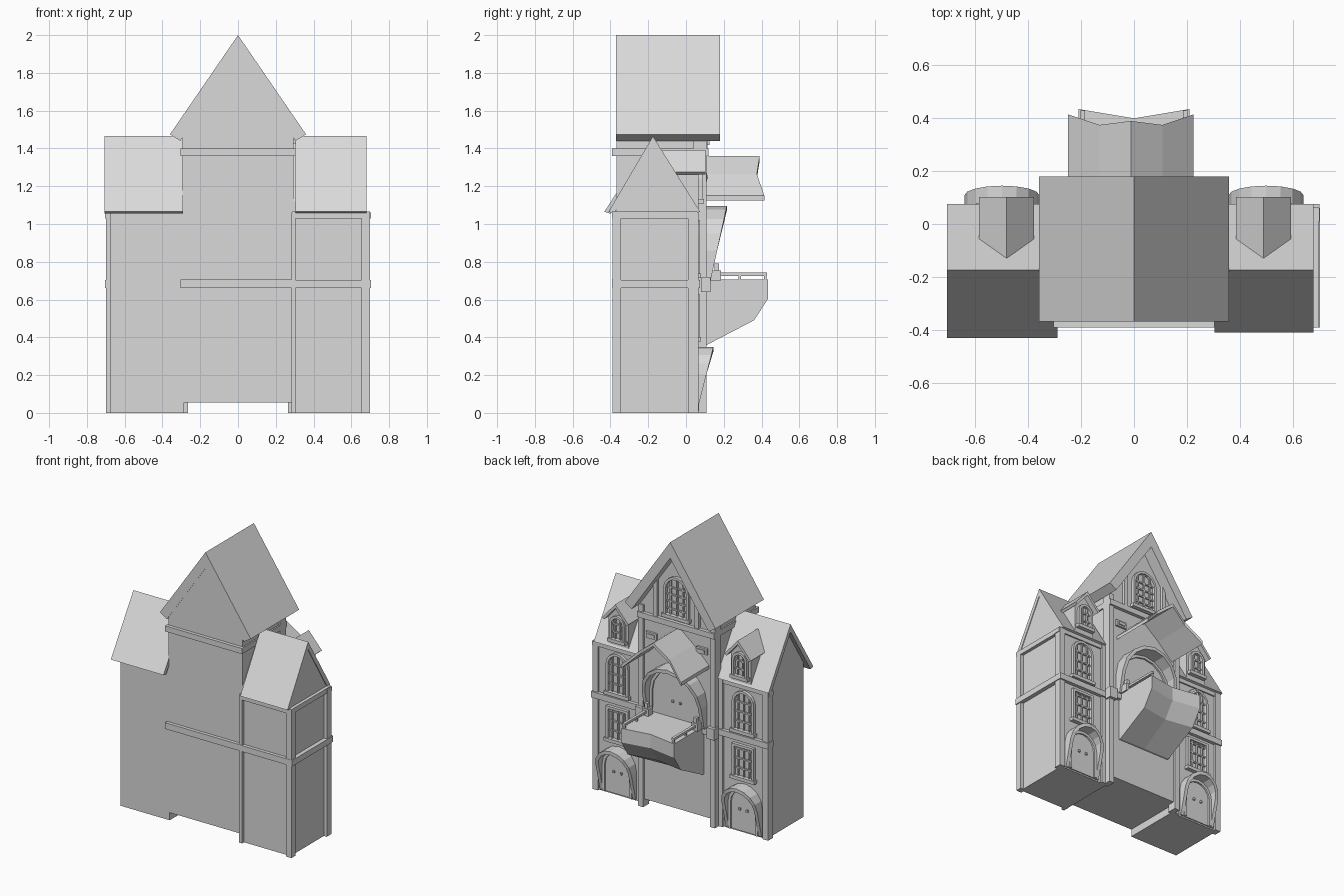
import bpy, bmesh, math

cube = bpy.data.objects.get("Cube")
if cube:
    bpy.data.objects.remove(cube, do_unlink=True)

stone = bpy.data.materials.new("plain_grey")
stone.use_nodes = True
stone.diffuse_color = (0.7, 0.7, 0.7, 1)
stone.node_tree.nodes["Principled BSDF"].inputs["Base Color"].default_value = (0.7, 0.7, 0.7, 1)


def finish(name, bm):
    bmesh.ops.recalc_face_normals(bm, faces=bm.faces)
    mesh = bpy.data.meshes.new(name)
    bm.to_mesh(mesh)
    bm.free()
    mesh.materials.append(stone)
    ob = bpy.data.objects.new(name, mesh)
    bpy.context.collection.objects.link(ob)
    return ob


def prism(name, pts, axis, a, b):
    """Extrude a 2D profile: axis x uses (y, z) points, axis y uses (x, z)."""
    bm = bmesh.new()
    place = (lambda p, t: (t, p[0], p[1])) if axis == "x" else (lambda p, t: (p[0], t, p[1]))
    lo = [bm.verts.new(place(p, a)) for p in pts]
    hi = [bm.verts.new(place(p, b)) for p in pts]
    bm.faces.new(lo)
    bm.faces.new(hi)
    for i in range(len(pts)):
        j = (i + 1) % len(pts)
        bm.faces.new((lo[i], lo[j], hi[j], hi[i]))
    return finish(name, bm)


def box(name, x0, x1, y0, y1, z0, z1):
    return prism(name, [(x0, z0), (x1, z0), (x1, z1), (x0, z1)], "y", y0, y1)


def arch_points(cx, w, z0, spring, rise, n=8):
    arc = [(cx + w * math.cos(math.pi * i / n), spring + rise * math.sin(math.pi * i / n))
           for i in range(n + 1)]
    return [(cx + w, z0)] + arc + [(cx - w, z0)]


def arch_ring(name, cx, w, z0, spring, rise, t, back, front):
    """Arched band of thickness t; front(z) gives its outer depth."""
    bm = bmesh.new()
    outer = arch_points(cx, w, z0, spring, rise)
    inner = arch_points(cx, w - t, z0, spring, rise - t)
    rows = []
    for (xo, zo), (xi, zi) in zip(outer, inner):
        f = front(zo)
        rows.append([bm.verts.new(c) for c in
                     ((xo, back, zo), (xo, f, zo), (xi, f, zi), (xi, back, zi))])
    for r, s in zip(rows, rows[1:]):
        for k in range(4):
            m = (k + 1) % 4
            bm.faces.new((r[k], r[m], s[m], s[k]))
    bm.faces.new(rows[0])
    bm.faces.new(rows[-1])
    return finish(name, bm)


def window(name, cx, w, z0, z1, y, arched=True, cols=3, rows=3):
    rise = w if arched else 0
    spring = z1 - rise
    if arched:
        arch_ring(name + "_frame", cx, w, z0, spring, rise, 0.018, y - 0.01, lambda z: y + 0.022)
    else:
        for s in (-1, 1):
            c = cx + s * (w - 0.009)
            box(name + "_jamb", c - 0.009, c + 0.009, y - 0.01, y + 0.022, z0, z1)
        box(name + "_head", cx - w, cx + w, y - 0.01, y + 0.022, z1 - 0.018, z1)
    box(name + "_sill", cx - w - 0.01, cx + w + 0.01, y - 0.01, y + 0.03, z0 - 0.012, z0 + 0.012)
    for i in range(1, cols + 1):
        u = -1 + 2 * i / (cols + 1)
        x = cx + u * w
        top = spring + (rise * math.sqrt(1 - u * u) if arched else 0) - 0.008
        box(name + "_mullion", x - 0.005, x + 0.005, y - 0.01, y + 0.012, z0, top)
    for i in range(1, rows + 1):
        z = z0 + (spring + rise * 0.4 - z0) * i / (rows + 0.5)
        box(name + "_bar", cx - w * 0.88, cx + w * 0.88, y - 0.01, y + 0.011, z - 0.005, z + 0.005)


def door(name, cx, w, z0, spring, rise, y, hood):
    arch_ring(name + "_hood", cx, w, z0, spring, rise, 0.025, y - 0.02, hood)
    arch_ring(name + "_frame", cx, w - 0.024, z0, spring, rise - 0.024, 0.02, y - 0.02,
              lambda z: y + 0.02)
    prism(name + "_leaf", arch_points(cx, w - 0.04, z0, spring, rise - 0.04), "y", y - 0.02, y + 0.008)
    for s in (-1, 1):
        x = cx + s * 0.03
        box(name + "_knob", x - 0.007, x + 0.007, y, y + 0.02, spring - 0.045, spring - 0.03)


# Central block with gable
FRONT = 0.095
prism("central_wall", [(-0.295, 0.055), (0.295, 0.055), (0.295, 1.5), (0, 1.93), (-0.295, 1.5)],
      "y", -0.368, FRONT)
prism("main_roof", [(-0.36, 1.475), (0, 2), (0.36, 1.475), (0.305, 1.44), (0, 1.885), (-0.305, 1.44)],
      "y", -0.37, 0.18)
box("upper_band", -0.305, 0.305, -0.392, 0.12, 1.36, 1.4)
box("middle_band", -0.305, 0.305, -0.392, 0.12, 0.66, 0.705)
for s in (-1, 1):
    x = s * 0.285
    box("central_corner_post", x - 0.02, x + 0.02, 0.04, 0.108, 0, 1.45)
    x = s * 0.165
    box("gable_post", x - 0.015, x + 0.015, 0.08, 0.115, 1.4, 1.68)
    x = s * 0.2
    box("vent_frame", x - 0.042, x + 0.042, 0.08, 0.11, 1.225, 1.27)
    box("vent_lid", x - 0.026, x + 0.026, 0.08, 0.117, 1.237, 1.258)
    box("band_bracket", s * 0.285 - 0.03, s * 0.285 + 0.03, 0.08, 0.13, 0.64, 0.72)
window("gable_window", 0, 0.1, 1.43, 1.72, FRONT, rows=4)

# Balcony: profile bent inward at its centre line
bm = bmesh.new()
profile = [(0.08, 0.36), (0.11, 0.36), (0.36, 0.49), (0.435, 0.605), (0.435, 0.705), (0.08, 0.705)]
sections = []
for x in (-0.21, 0, 0.21):
    dent = 0.035 if x == 0 else 0
    sections.append([bm.verts.new((x, y - (dent if y > 0.2 else 0), z)) for y, z in profile])
for a, b in zip(sections, sections[1:]):
    for i in range(len(profile)):
        j = (i + 1) % len(profile)
        bm.faces.new((a[i], a[j], b[j], b[i]))
bm.faces.new(sections[0])
bm.faces.new(sections[-1])
finish("balcony", bm)
for s in (-1, 1):
    x = s * 0.195
    box("balcony_rail", x - 0.01, x + 0.01, 0.15, 0.43, 0.726, 0.742)
    for y in (0.285, 0.42):
        box("rail_post", x - 0.008, x + 0.008, y - 0.006, y + 0.006, 0.7, 0.73)
    box("newel_base", x - 0.025, x + 0.025, 0.13, 0.185, 0.7, 0.755)
    box("newel_top", x - 0.013, x + 0.013, 0.15, 0.176, 0.75, 0.79)
door("balcony_door", 0, 0.235, 0.7, 0.86, 0.235, FRONT, lambda z: 0.13 + 0.085 * (z - 0.7) / 0.39)

# Canopy with a curved front edge
bm = bmesh.new()
edge = [(-0.25, 0.415, 1.15), (-0.13, 0.375, 1.265), (-0.012, 0.39, 1.36),
        (0.108, 0.375, 1.265), (0.226, 0.415, 1.15)]
rows = []
for x, y, z in edge:
    rows.append([bm.verts.new(c) for c in
                 ((x, 0.08, z), (x, y, z), (x, y, z - 0.025), (x, 0.08, z - 0.025))])
for r, q in zip(rows, rows[1:]):
    for k in range(4):
        m = (k + 1) % 4
        bm.faces.new((r[k], r[m], q[m], q[k]))
bm.faces.new(rows[0])
bm.faces.new(rows[-1])
finish("canopy", bm)

# Side wings
WALL = 0.05
for side, s in (("right", -1), ("left", 1)):
    cx = s * 0.5
    prism(side + "_wing", [(-0.368, 0), (WALL, 0), (WALL, 1.07), (-0.175, 1.43), (-0.368, 1.12)],
          "x", s * 0.285, s * 0.675)
    eave = -0.41 if s > 0 else -0.432
    ends = (0.305, 0.68) if s > 0 else (-0.708, -0.29)
    prism(side + "_wing_roof", [(eave, 1.065), (-0.175, 1.465), (0.075, 1.065), (0.045, 1.055),
                                (-0.175, 1.41), (eave + 0.03, 1.055)], "x", *ends)
    # Front trim
    for a, b in ((0.655, 0.698), (0.285, 0.335)):
        x0, x1 = sorted((s * a, s * b))
        box(side + "_front_post", x0, x1, 0.01, 0.065, 0, 1.06)
    x0, x1 = sorted((s * 0.29, s * 0.703))
    box(side + "_front_band", x0, x1, 0.01, 0.075, 0.66, 0.703)
    box(side + "_front_cornice", x0, x1, 0.01, 0.06, 1.03, 1.06)
    # Openings
    door(side + "_wing_door", cx, 0.142, 0.01, 0.205, 0.145, WALL, lambda z: 0.057 + 0.088 * z / 0.35)
    window(side + "_lower_window", cx, 0.088, 0.39, 0.63, WALL, arched=False)
    window(side + "_upper_window", cx, 0.088, 0.725, 1.02, WALL)
    # Dormer
    d = 0.49 if s > 0 else -0.482
    prism(side + "_dormer", [(d - 0.08, 1.08), (d + 0.08, 1.08), (d + 0.08, 1.29), (d, 1.375),
                             (d - 0.08, 1.29)], "y", -0.1, 0.065)
    prism(side + "_dormer_roof", [(d - 0.104, 1.275), (d, 1.393), (d + 0.104, 1.275),
                                  (d + 0.09, 1.262), (d, 1.365), (d - 0.09, 1.262)], "y", -0.128, 0.103)
    window(side + "_dormer_window", d, 0.06, 1.12, 1.3, 0.065, cols=2, rows=2)

# Timber frame on the rear and outer side of one wing
box("rear_outer_post", 0.655, 0.698, -0.39, -0.345, 0, 1.06)
box("rear_inner_post", 0.283, 0.305, -0.39, -0.345, 0, 1.06)
for z0, z1, out in ((0.66, 0.703, 0.705), (1.03, 1.065, 0.698)):
    box("side_band", 0.655, out, -0.392, 0.06, z0, z1)
    box("rear_band", 0.285, out, -0.392, -0.345, z0, z1)
